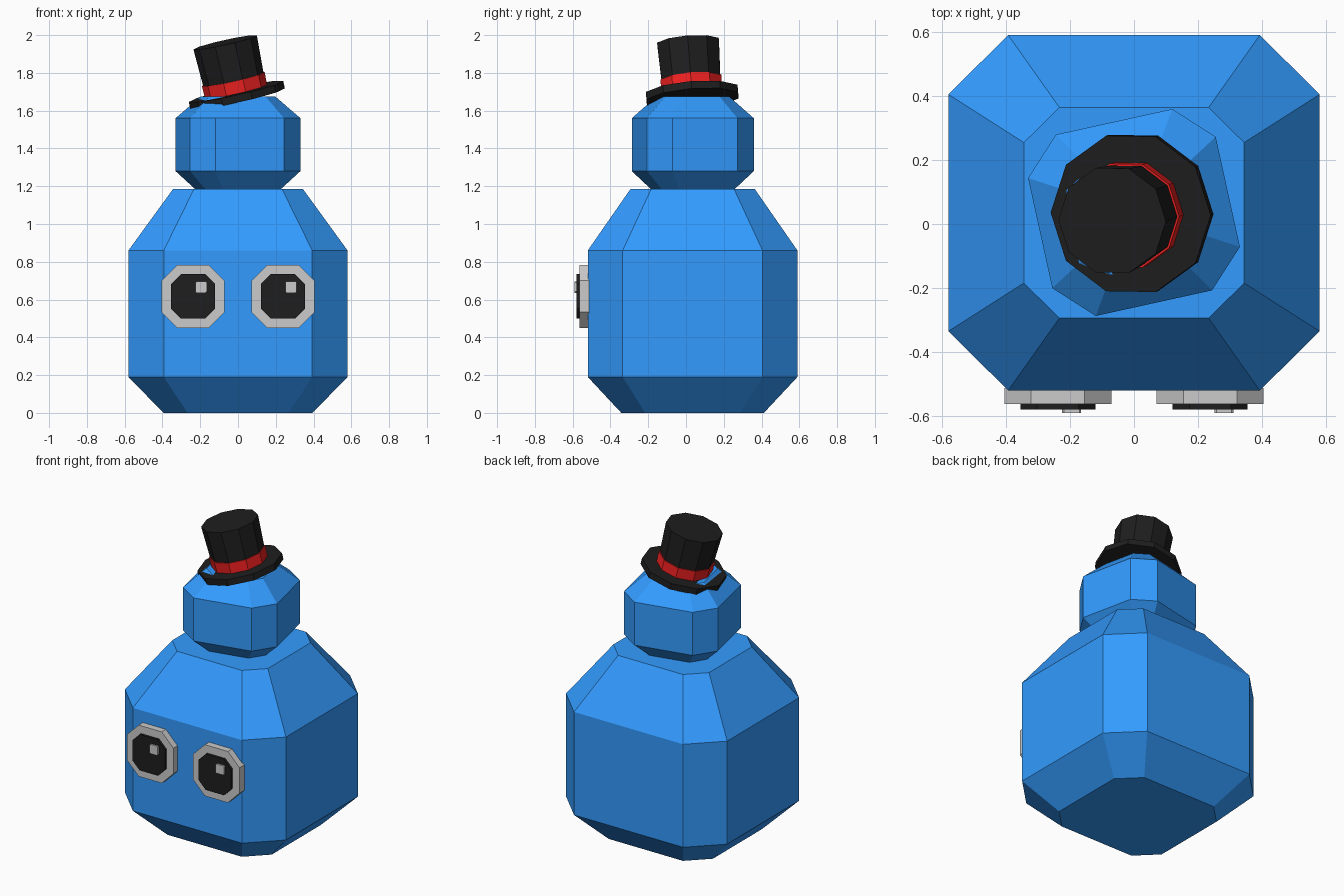
import bpy
from math import radians
from mathutils import Matrix, Vector

if "Cube" in bpy.data.objects:
    bpy.data.objects.remove(bpy.data.objects["Cube"])


def material(name, rgb):
    m = bpy.data.materials.new(name)
    m.diffuse_color = (*rgb, 1)
    m.use_nodes = True
    m.node_tree.nodes["Principled BSDF"].inputs["Base Color"].default_value = m.diffuse_color
    return m


BLUE = material("blue", (0.033, 0.33, 1.0))
BLACK = material("black", (0.013, 0.013, 0.013))
RED = material("red", (0.89, 0.015, 0.015))


def octagon(hx, hy, cx, cy):
    """Rectangle with cut corners: half sizes hx, hy; corner points at cx, cy."""
    return [(hx, -cy), (hx, cy), (cx, hy), (-cx, hy),
            (-hx, cy), (-hx, -cy), (-cx, -hy), (cx, -hy)]


def loft(name, outline, levels, matrix, mat=None):
    """Stack scaled copies of an outline; levels are (scale, z) pairs."""
    n = len(outline)
    verts = [matrix @ Vector((x * s, y * s, z)) for s, z in levels for x, y in outline]
    faces = [tuple(reversed(range(n))),
             tuple(range(n * (len(levels) - 1), n * len(levels)))]
    for k in range(len(levels) - 1):
        for i in range(n):
            j = (i + 1) % n
            faces.append((k * n + i, k * n + j, (k + 1) * n + j, (k + 1) * n + i))
    mesh = bpy.data.meshes.new(name)
    mesh.from_pydata(verts, [], faces)
    obj = bpy.data.objects.new(name, mesh)
    bpy.context.collection.objects.link(obj)
    if mat:
        mesh.materials.append(mat)
    return obj


# Body and head
loft("body", octagon(0.58, 0.555, 0.393, 0.37),
     [(0.68, 0), (1, 0.19), (1, 0.86), (0.593, 1.185)],
     Matrix.Translation((0, 0.035, 0)), BLUE)
loft("head", octagon(0.30, 0.29, 0.186, 0.176),
     [(0.68, 1.183), (1, 1.28), (1, 1.56), (0.6, 1.674)],
     Matrix.Translation((0, 0.036, 0)) @ Matrix.Rotation(radians(12.4), 4, 'Z'), BLUE)

# Eyes: outline drawn in the xz plane, raised towards -y
for side, sx in (("left", -0.238), ("right", 0.238)):
    def layer(part, half, corner, back, front, mat=None, dx=0, dz=0):
        m = (Matrix.Translation((sx + dx, 0, 0.617 + dz))
             @ Matrix.Rotation(radians(90), 4, 'X'))
        loft(f"{side}_{part}", octagon(half, half, corner, corner),
             [(1, back), (1, front)], m, mat)
    layer("eye", 0.167, 0.083, 0.513, 0.563)
    layer("pupil", 0.117, 0.065, 0.555, 0.579, BLACK)
    layer("eye_glint", 0.03, 0.024, 0.57, 0.59, None, 0.043, 0.049)

# Tilted ten-sided top hat
tilt = (Matrix.Translation((-0.006, 0.033, 1.682))
        @ Matrix.Rotation(radians(4.5), 4, 'X')
        @ Matrix.Rotation(radians(-12.5), 4, 'Y'))
ring = [(Matrix.Rotation(radians(36 * i), 2) @ Vector((1, 0)))[:] for i in range(10)]
for name, r0, z0, r1, z1, mat in (
        ("hat_brim", 0.256, -0.02, 0.256, 0.02, BLACK),
        ("hat_crown", 0.16, 0.0, 0.172, 0.287, BLACK),
        ("hat_band", 0.168, 0.0, 0.17, 0.087, RED)):
    loft(name, ring, [(r0, z0), (r1, z1)], tilt, mat)
